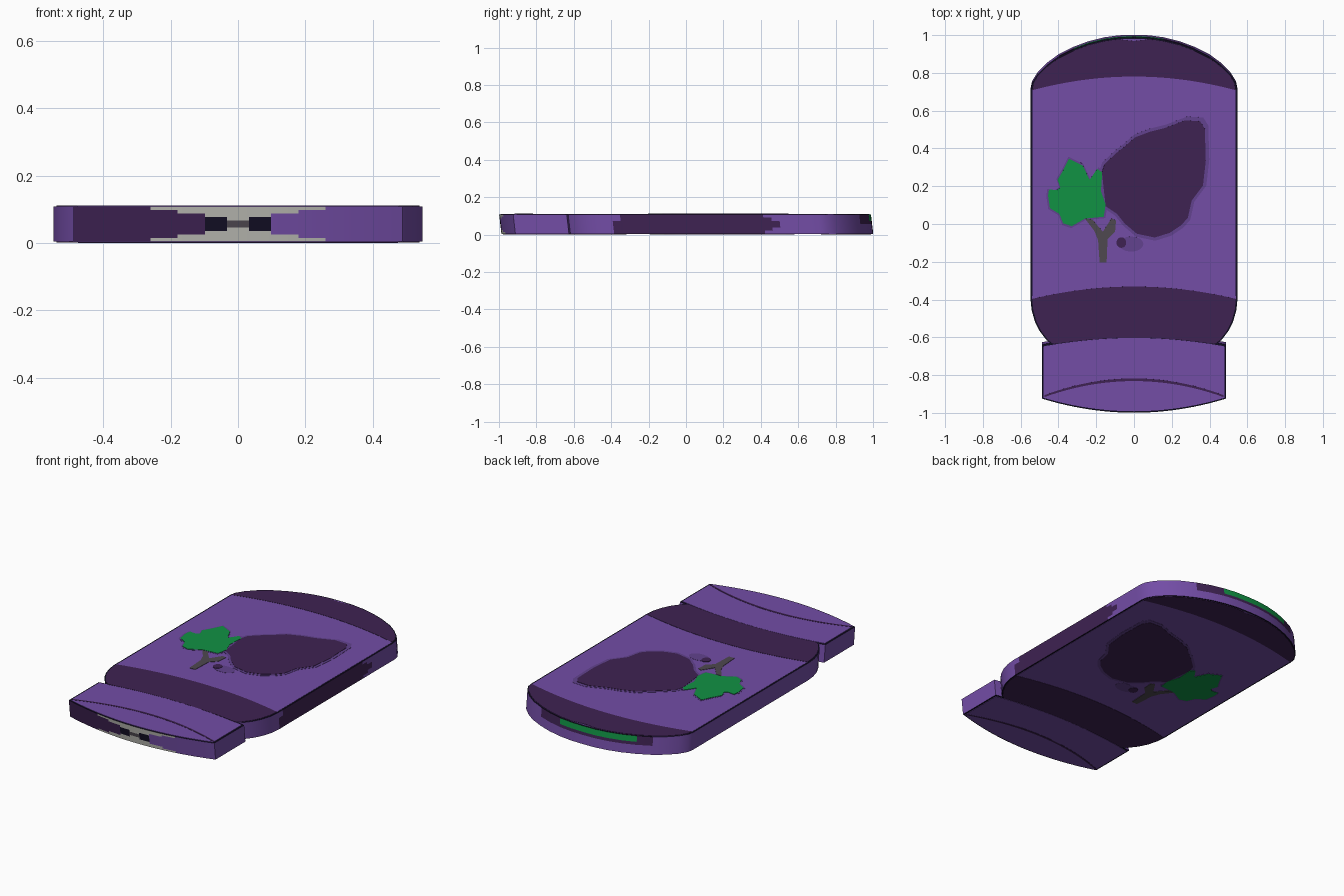
import bpy, bmesh, math

if "Cube" in bpy.data.objects:
    bpy.data.objects.remove(bpy.data.objects["Cube"])

T0, T1 = 0.004, 0.108          # core slab heights; plates fill out to 0 and 0.112


def material(name, r, g, b):
    lin = [((c / 255 + 0.055) / 1.055) ** 2.4 if c > 10 else c / 255 / 12.92 for c in (r, g, b)]
    m = bpy.data.materials.new(name)
    m.diffuse_color = (*lin, 1)
    m.use_nodes = True
    m.node_tree.nodes["Principled BSDF"].inputs["Base Color"].default_value = m.diffuse_color
    return m


LIGHT = material("light purple", 115, 77, 166)
DARK = material("dark purple", 62, 34, 82)
HALO = material("muted purple", 98, 66, 142)
NAVY = material("near black navy", 18, 14, 36)
GREEN = material("leaf green", 17, 146, 68)
STEM = material("stem grey", 78, 72, 80)
GREY = material("pale grey", 185, 185, 178)


def shear(z):
    # the ends lean slightly, bottom toward +y
    return 0.0065 - 0.013 * z / 0.112


def add_prism(bm, pts, z0, z1, rings=1, rule=None):
    n = len(pts)
    levels = []
    for k in range(rings + 1):
        z = z0 + (z1 - z0) * k / rings
        levels.append([bm.verts.new((x, y + shear(z), z)) for x, y in pts])
    bm.faces.new(levels[-1])
    bm.faces.new(levels[0][::-1])
    for a, b in zip(levels, levels[1:]):
        for i in range(n):
            j = (i + 1) % n
            f = bm.faces.new((a[i], a[j], b[j], b[i]))
            if rule:
                f.material_index = rule(f.calc_center_median())


def finish(name, bm, mats):
    bmesh.ops.recalc_face_normals(bm, faces=bm.faces)
    me = bpy.data.meshes.new(name)
    bm.to_mesh(me)
    bm.free()
    for m in mats:
        me.materials.append(m)
    ob = bpy.data.objects.new(name, me)
    bpy.context.collection.objects.link(ob)
    bpy.context.view_layer.objects.active = ob
    ob.select_set(True)
    bpy.ops.object.shade_smooth_by_angle(angle=math.radians(30))
    ob.select_set(False)


def plate(name, pts, level, mat):
    # the same thin plate on the top and on the underside
    bm = bmesh.new()
    h = 0.00133 * level
    add_prism(bm, pts, T1, T1 + h)
    add_prism(bm, pts, T0 - h, T0)
    finish(name, bm, [mat])


def arc(yc, ye, w, n=24):
    # shallow arc running from -w to w
    xs = [w * (2 * i / n - 1) for i in range(n + 1)]
    return [(x, yc + (ye - yc) * (x / w) ** 2) for x in xs]


def flip(side):
    return [(-x, y) for x, y in side[::-1]]


def scaled(pts, s, cx, cy):
    return [(cx + (x - cx) * s, cy + (y - cy) * s) for x, y in pts]


def body_sides(d):
    # right-hand outline of the jar in three runs, inset by d
    shoulder = [(0.08, 0.993 - d), (0.16, 0.982 - d), (0.24, 0.962 - d), (0.32, 0.932 - d),
                (0.40, 0.892 - d), (0.46, 0.848 - d), (0.51, 0.798 - d), (0.54 - d, 0.75),
                (0.547 - d, 0.715)]
    wall = [(0.547 - d, 0.715 - i * 1.105 / 26) for i in range(1, 26)]
    foot = [(0.548 - d, -0.39), (0.542 - d, -0.45), (0.525 - d, -0.51), (0.50 - d, -0.56),
            (0.462 - d, -0.61), (0.44 - d, -0.626)]
    return shoulder, wall, foot


# jar body core, dark rim, coloured around the side walls
def body_rule(c):
    if c.y > 0.88:
        if c.z > 0.075 and -0.33 < c.x < 0.12:
            return 3
        return 2 if c.z > 0.06 and c.x < 0.3 else 1
    if c.x > 0.5:
        reach = 0.53 - 2.5 * abs(c.z - 0.056)
        return 2 if -0.37 < c.y < reach else 1
    return 1


sh, wa, fo = body_sides(0)
half = sh + wa + fo
bm = bmesh.new()
add_prism(bm, half + arc(-0.588, -0.626, 0.43)[::-1] + flip(half) + [(0, 0.995)],
          T0, T1, 6, body_rule)
finish("jar_body", bm, [NAVY, LIGHT, DARK, GREEN])

# jar body light face
sh, wa, fo = body_sides(0.009)
half = sh + wa + fo
plate("body_face", half + arc(-0.592, -0.628, 0.42)[::-1] + flip(half) + [(0, 0.986)], 1, LIGHT)

# curved dark bands at the top and bottom of the jar
plate("upper_band", sh + arc(0.787, 0.715, 0.537)[1:-1][::-1] + flip(sh) + [(0, 0.975)], 2, DARK)
plate("lower_band", fo + arc(-0.596, -0.628, 0.42)[::-1] + flip(fo) +
      arc(-0.325, -0.39, 0.538)[1:-1], 2, DARK)


# lid core, with a patterned end face
def lid_rule(c):
    if abs(c.x) > 0.483 or c.y > -0.7:
        return 1
    if abs(c.z - 0.056) > 0.056 * min(1, 0.2 + abs(c.x) / 0.4):
        return 3
    if abs(c.x) < 0.03:
        return 4
    if abs(c.x) < 0.09:
        return 0
    return 2 if c.x < 0 else 1


bm = bmesh.new()
add_prism(bm, arc(-0.993, -0.918, 0.488, 60) + arc(-0.586, -0.632, 0.488)[::-1],
          T0, T1, 10, lid_rule)
finish("lid", bm, [NAVY, LIGHT, DARK, GREY, STEM])
plate("lid_face", arc(-0.985, -0.914, 0.478) + arc(-0.597, -0.641, 0.478)[::-1], 2, LIGHT)
plate("lid_rim_line", arc(-0.825, -0.91, 0.475) + arc(-0.811, -0.9, 0.475)[::-1], 3, DARK)

# fruit with a soft halo
fruit = [(.375, .51), (.35, .55), (.27, .555), (.165, .515), (.085, .495), (.005, .465),
         (-.045, .42), (-.09, .385), (-.155, .325), (-.17, .28), (-.16, .19), (-.15, .1),
         (-.09, .06), (-.05, .01), (.015, -.045), (.11, -.065), (.19, -.04), (.25, 0),
         (.285, .04), (.305, .13), (.365, .21), (.38, .34)]
plate("fruit_halo", scaled(fruit, 1.06, 0.07, 0.22), 2, HALO)
plate("fruit", fruit, 3, DARK)

# leaf
leaf = [(-.345, .352), (-.27, .315), (-.235, .24), (-.195, .298), (-.168, .28), (-.175, .18),
        (-.15, .11), (-.16, .045), (-.26, .035), (-.33, -.005), (-.375, .01), (-.395, .06),
        (-.445, .09), (-.455, .155), (-.45, .19), (-.41, .185), (-.39, .2), (-.405, .24),
        (-.375, .29)]
plate("leaf_halo", scaled(leaf, 1.06, -0.3, 0.17), 1.5, HALO)
plate("leaf", leaf, 3, GREEN)

# forked stem
plate("stem", [(-.26, .035), (-.22, .03), (-.165, -.035), (-.12, .035), (-.095, .025),
               (-.1, -.035), (-.14, -.075), (-.145, -.198), (-.182, -.198), (-.19, -.08),
               (-.21, -.03)], 2.6, STEM)


# small drop and its smudge
def blob(cx, cy, rx, ry):
    return [(cx + rx * math.cos(a * math.pi / 8), cy + ry * math.sin(a * math.pi / 8))
            for a in range(16)]


plate("smudge", blob(-0.015, -0.1, 0.065, 0.04), 1.7, HALO)
plate("drop", blob(-0.067, -0.092, 0.026, 0.028), 3, DARK)
